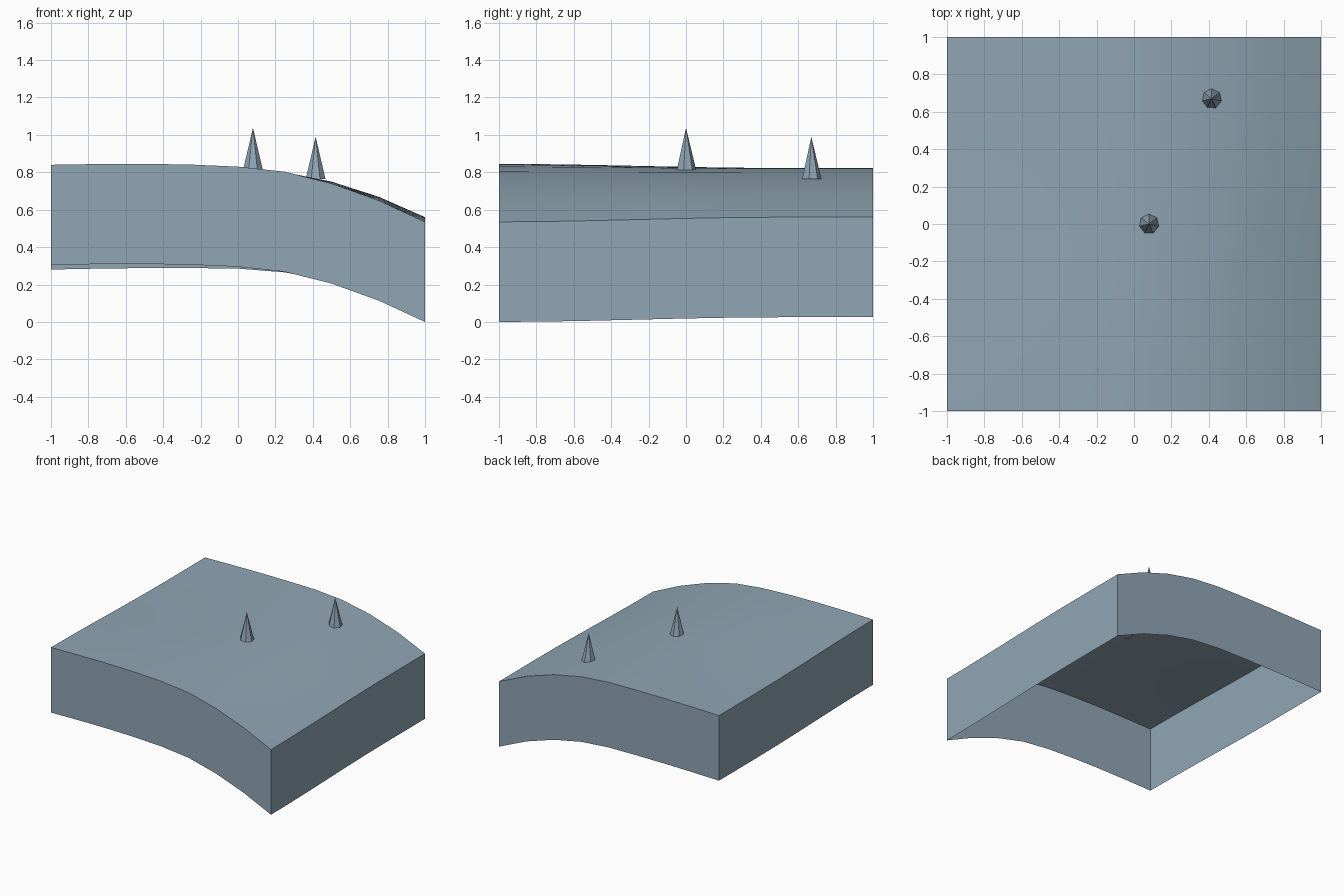
import bpy, bmesh, math

cube = bpy.data.objects.get("Cube")
if cube:
    bpy.data.objects.remove(cube, do_unlink=True)

SKIRT = 0.535
STEPS = 8
# Surface heights along the front and back edges, from -x to +x
FRONT = [0.84, 0.844, 0.845, 0.841, 0.83, 0.803, 0.74, 0.65, 0.535]
BACK = [0.815, 0.82, 0.823, 0.823, 0.82, 0.8, 0.75, 0.67, 0.56]

mat = bpy.data.materials.new("slate_blue")
mat.use_nodes = True
COLOR = (0.28, 0.38, 0.46, 1)
mat.diffuse_color = COLOR
mat.node_tree.nodes["Principled BSDF"].inputs["Base Color"].default_value = COLOR


def height(x, y):
    """Blend the front profile smoothly into the back profile."""
    u = (x + 1) / 2 * STEPS
    i = min(int(u), STEPS - 1)
    f = u - i
    t = min((y + 1) / 1.5, 1)
    w = t * t * (3 - 2 * t)
    front = FRONT[i] * (1 - f) + FRONT[i + 1] * f
    back = BACK[i] * (1 - f) + BACK[i + 1] * f
    return front * (1 - w) + back * w


def finish(bm, name):
    mesh = bpy.data.meshes.new(name)
    bm.to_mesh(mesh)
    bm.free()
    obj = bpy.data.objects.new(name, mesh)
    bpy.context.collection.objects.link(obj)
    mesh.materials.append(mat)
    return obj


# Ground tile: curved grid with its border pulled down, open underneath
bm = bmesh.new()
bmesh.ops.create_grid(bm, x_segments=STEPS, y_segments=STEPS, size=1)
for v in bm.verts:
    v.co.z = height(v.co.x, v.co.y)
border = [e for e in bm.edges if e.is_boundary]
walls = bmesh.ops.extrude_edge_only(bm, edges=border)["geom"]
for v in walls:
    if isinstance(v, bmesh.types.BMVert):
        v.co.z -= SKIRT
bmesh.ops.recalc_face_normals(bm, faces=bm.faces[:])
top = max(bm.faces, key=lambda f: abs(f.normal.z))
if top.normal.z < 0:
    bmesh.ops.reverse_faces(bm, faces=bm.faces[:])
tile = finish(bm, "ground_tile")
bpy.context.view_layer.objects.active = tile
tile.select_set(True)
bpy.ops.object.shade_smooth_by_angle(angle=math.radians(30))
tile.select_set(False)

# Seven-sided spikes standing on the ground
for name, x, y in (("center_spike", 0.08, 0), ("back_spike", 0.415, 0.67)):
    bm = bmesh.new()
    bmesh.ops.create_cone(bm, cap_ends=True, segments=7, radius1=0.054,
                          radius2=0, depth=0.225)
    spike = finish(bm, name)
    spike.location = (x, y, height(x, y) + 0.11)
